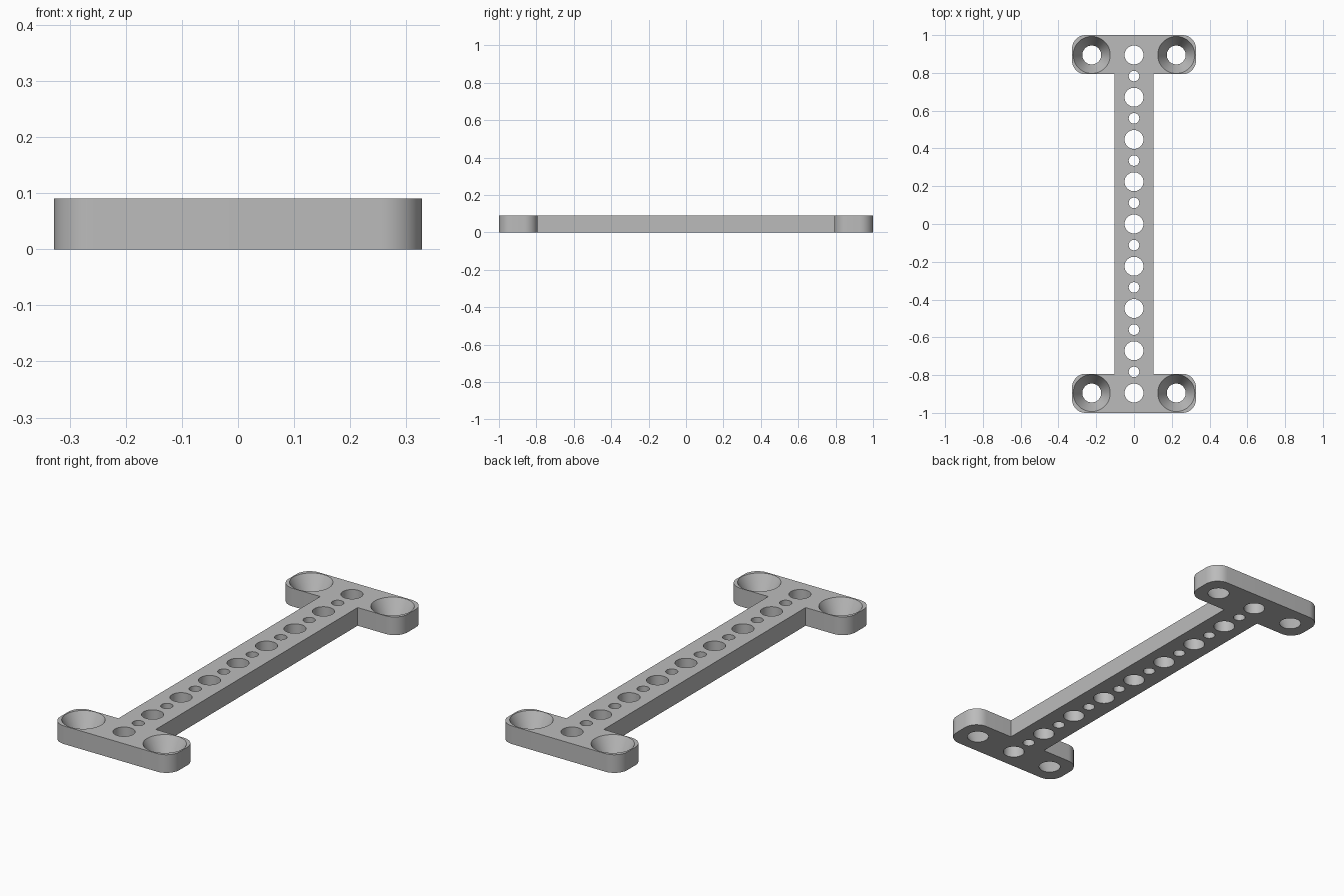
import bpy
import bmesh
from math import sin, cos, pi, radians
from mathutils import Matrix

default = bpy.data.objects.get("Cube")
if default:
    bpy.data.objects.remove(default, do_unlink=True)

HEIGHT = 0.09
END_X, END_Y, INNER_Y = 0.328, 1.0, 0.793   # cross bar extents
WEB_X = 0.103                               # half width of the long web
CORNER = 0.072
PITCH = 0.2237                              # spacing of the main holes
BIG, SMALL, SINK = 0.05, 0.028, 0.098       # hole radii

grey = bpy.data.materials.new("plain grey")
grey.use_nodes = True
grey.diffuse_color = (0.5, 0.5, 0.5, 1)
grey.node_tree.nodes["Principled BSDF"].inputs["Base Color"].default_value = (0.5, 0.5, 0.5, 1)


def make_object(name, bm):
    bmesh.ops.recalc_face_normals(bm, faces=bm.faces)
    mesh = bpy.data.meshes.new(name)
    bm.to_mesh(mesh)
    bm.free()
    mesh.materials.append(grey)
    obj = bpy.data.objects.new(name, mesh)
    bpy.context.collection.objects.link(obj)
    return obj


def arc(cx, cy, start, steps=12):
    return [(cx + CORNER * cos(start + pi / 2 * i / steps),
             cy + CORNER * sin(start + pi / 2 * i / steps)) for i in range(steps + 1)]


# Outline of the plate: one quarter, mirrored, then turned half round
quarter = [(WEB_X, INNER_Y)]
quarter += arc(END_X - CORNER, INNER_Y + CORNER, -pi / 2)
quarter += arc(END_X - CORNER, END_Y - CORNER, 0)
half = quarter + [(-x, y) for x, y in reversed(quarter)]
outline = half + [(-x, -y) for x, y in half]

bm = bmesh.new()
base = bm.faces.new([bm.verts.new((x, y, 0)) for x, y in outline])
top = bmesh.ops.extrude_face_region(bm, geom=[base], use_keep_orig=True)
bmesh.ops.translate(bm, vec=(0, 0, HEIGHT),
                    verts=[v for v in top["geom"] if isinstance(v, bmesh.types.BMVert)])
plate = make_object("mounting_plate", bm)

# Hole cutters: straight bores along the web, tapered ones at the four ends
cut = bmesh.new()


def bore(x, y, low, high, segments=48):
    over = 0.02
    flare = (high - low) * over / HEIGHT
    bmesh.ops.create_cone(cut, cap_ends=True, segments=segments,
                          radius1=low - flare, radius2=high + flare,
                          depth=HEIGHT + 2 * over,
                          matrix=Matrix.Translation((x, y, HEIGHT / 2)))


for i in range(-4, 5):
    bore(0, i * PITCH, BIG, BIG)
for i in range(-4, 4):
    bore(0, (i + 0.5) * PITCH, SMALL, SMALL, 32)
for x in (-PITCH, PITCH):
    for y in (-4 * PITCH, 4 * PITCH):
        bore(x, y, BIG, SINK, 64)
cutter = make_object("hole_cutters", cut)
cutter.hide_render = True

# Cut the holes, then discard the cutters
bpy.context.view_layer.objects.active = plate
plate.select_set(True)
holes = plate.modifiers.new("holes", "BOOLEAN")
holes.operation = "DIFFERENCE"
holes.solver = "EXACT"
holes.object = cutter
bpy.ops.object.modifier_apply(modifier=holes.name)
bpy.data.objects.remove(cutter, do_unlink=True)

bpy.ops.object.shade_smooth_by_angle(angle=radians(30))
